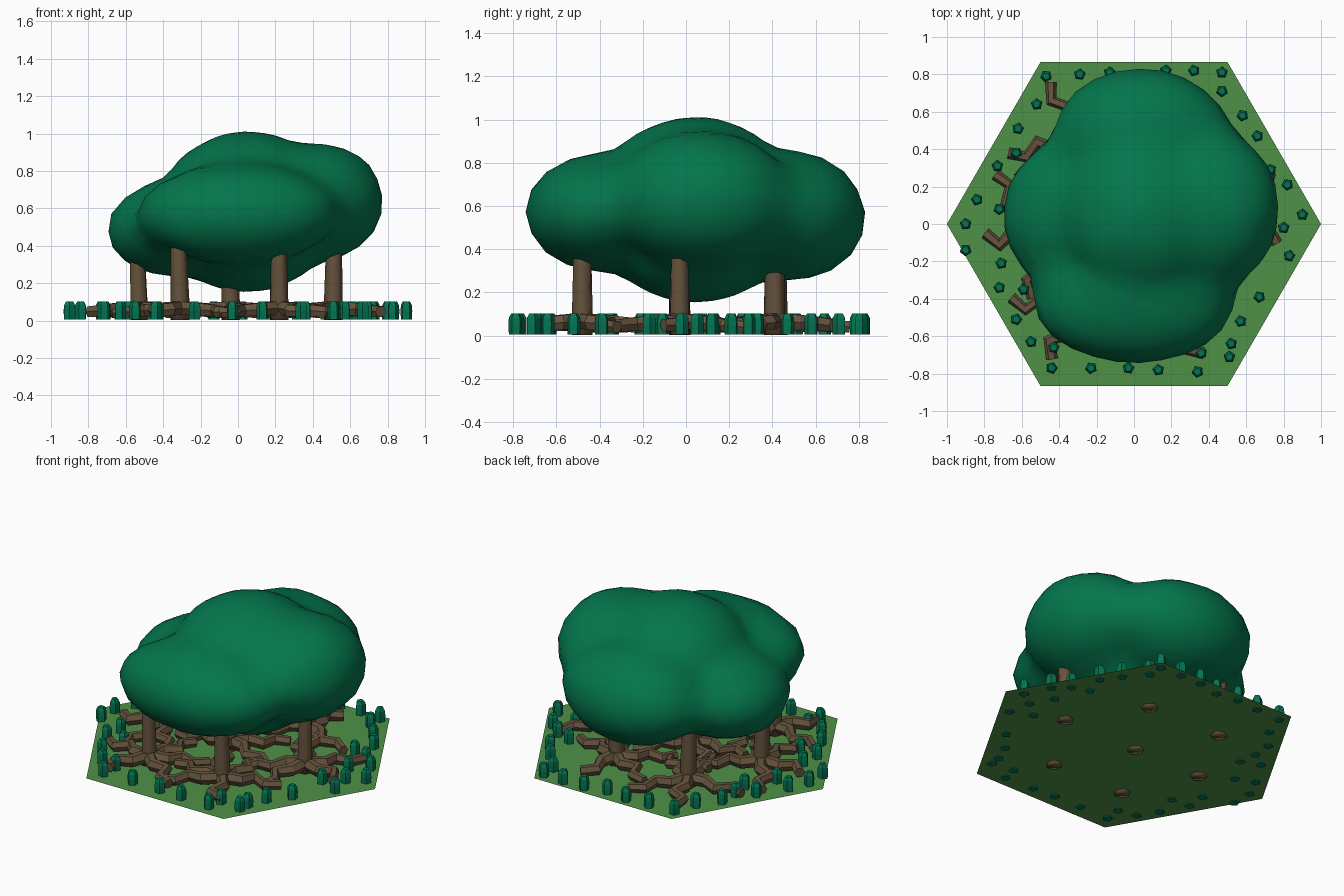
import bpy, bmesh, math, random
from mathutils import Vector, noise

if "Cube" in bpy.data.objects:
    bpy.data.objects.remove(bpy.data.objects["Cube"])

random.seed(7)


def material(name, rgb):
    m = bpy.data.materials.new(name)
    m.diffuse_color = (*rgb, 1)
    m.use_nodes = True
    m.node_tree.nodes["Principled BSDF"].inputs["Base Color"].default_value = m.diffuse_color
    return m


GRASS = material("grass green", (0.078, 0.285, 0.062))
LEAF = material("leaf green", (0.001, 0.178, 0.072))
BUSH = material("bush green", (0.001, 0.178, 0.085))
BARK = material("bark brown", (0.130, 0.086, 0.046))


def finish(bm, name, mat, smooth=False):
    bmesh.ops.recalc_face_normals(bm, faces=bm.faces)
    me = bpy.data.meshes.new(name)
    bm.to_mesh(me)
    bm.free()
    me.materials.append(mat)
    for p in me.polygons:
        p.use_smooth = smooth
    ob = bpy.data.objects.new(name, me)
    bpy.context.collection.objects.link(ob)
    return ob


def add_column(bm, rings, sides, spin):
    """Stack of polygon rings (x, y, z, radius), capped at both ends."""
    loops = []
    for x, y, z, r in rings:
        loops.append([bm.verts.new((x + r * math.cos(spin + k * math.tau / sides),
                                    y + r * math.sin(spin + k * math.tau / sides), z))
                      for k in range(sides)])
    for a, b in zip(loops, loops[1:]):
        for k in range(sides):
            j = (k + 1) % sides
            bm.faces.new((a[k], a[j], b[j], b[k]))
    bm.faces.new(loops[0][::-1])
    bm.faces.new(loops[-1])


# Hexagonal grass tile (a thin sheet)
bm = bmesh.new()
bm.faces.new([bm.verts.new((math.cos(k * math.pi / 3), math.sin(k * math.pi / 3), 0.02))
              for k in range(6)])
finish(bm, "grass_tile", GRASS)

# Canopy: one sphere pushed out to the blended surface of five ellipsoids
LOBES = [((0.05, 0.04, 0.59), (0.48, 0.48, 0.43)),     # core and peak
         ((0.00, -0.42, 0.58), (0.55, 0.335, 0.27)),   # front
         ((-0.36, 0.05, 0.50), (0.35, 0.40, 0.25)),    # left
         ((0.44, 0.08, 0.64), (0.345, 0.42, 0.31)),    # right
         ((0.04, 0.50, 0.56), (0.47, 0.34, 0.30))]     # back
ORIGIN = Vector((0.03, 0.04, 0.58))


def exit_distance(d, centre, radii):
    o = [(ORIGIN[i] - centre[i]) / radii[i] for i in range(3)]
    v = [d[i] / radii[i] for i in range(3)]
    a = sum(t * t for t in v)
    b = sum(s * t for s, t in zip(o, v))
    disc = b * b - a * (sum(s * s for s in o) - 1)
    return max(0.0, (-b + math.sqrt(disc)) / a) if disc > 0 else 0.0


bm = bmesh.new()
bmesh.ops.create_icosphere(bm, subdivisions=4, radius=1)
for v in bm.verts:
    d = v.co.normalized()
    r = sum(exit_distance(d, c, s) ** 12 for c, s in LOBES) ** (1 / 12)
    v.co = ORIGIN + d * r * (1 + 0.02 * noise.noise(d * 4))
bmesh.ops.smooth_vert(bm, verts=bm.verts, factor=0.5,
                      use_axis_x=True, use_axis_y=True, use_axis_z=True)
finish(bm, "tree_canopy", LEAF, smooth=True)

# Trunks
TRUNKS = [(-0.04, -0.03), (0.51, -0.03), (0.22, 0.41), (-0.31, 0.42),
          (-0.53, -0.03), (-0.31, -0.48), (0.22, -0.48)]
for x, y in TRUNKS:
    bm = bmesh.new()
    lean = random.uniform(-0.008, 0.008)
    add_column(bm, [(x, y, 0.01, 0.05), (x, y, 0.12, 0.05),
                    (x + lean, y, 0.36, 0.044), (x + lean, y, 0.56, 0.04)],
               6, random.uniform(0, 1))
    finish(bm, "tree_trunk", BARK, smooth=True)


def in_tile(x, y, limit=0.78):
    return max(abs(x * math.cos(a) + y * math.sin(a))
               for a in (math.pi / 6, math.pi / 2, 5 * math.pi / 6)) < limit


# Crooked roots: thick bevelled poly curves winding out from every trunk
for x, y in TRUNKS:
    cu = bpy.data.curves.new("tree_roots", 'CURVE')
    cu.dimensions = '3D'
    cu.twist_mode = 'Z_UP'
    cu.bevel_depth = 0.042
    cu.bevel_resolution = 1
    cu.use_fill_caps = True
    start = math.atan2(y, x) + random.uniform(-0.3, 0.3)
    for k in range(5):
        ang = start + k * math.tau / 5 + random.uniform(-0.2, 0.2)
        side = random.choice((-1, 1))
        pts = [(x, y)]
        for turn, step in ((0, 0.12), (0.8, 0.10), (-0.6, 0.10), (0.5, 0.10)):
            a = ang + side * turn + random.uniform(-0.15, 0.15)
            nx = pts[-1][0] + step * math.cos(a)
            ny = pts[-1][1] + step * math.sin(a)
            if not in_tile(nx, ny):
                break
            pts.append((nx, ny))
        if len(pts) < 2:
            continue
        sp = cu.splines.new('POLY')
        sp.points.add(len(pts) - 1)
        for i, (p, q) in enumerate(zip(sp.points, pts)):
            p.co = (*q, 0.076 - 0.007 * i, 1)
            p.radius = 1.0 - 0.07 * i
    ob = bpy.data.objects.new("tree_roots", cu)
    bpy.context.collection.objects.link(ob)
    me = bpy.data.meshes.new_from_object(ob.evaluated_get(bpy.context.evaluated_depsgraph_get()))
    bpy.data.objects.remove(ob)
    me.materials.clear()
    me.materials.append(BARK)
    for p in me.polygons:
        p.use_smooth = False
        p.material_index = 0
    bpy.context.collection.objects.link(bpy.data.objects.new("tree_roots", me))

# Small bushes round the edge of the tile
BUSHES = [(-.47, .79), (-.29, .80), (-.13, .81), (.02, .79), (.17, .82), (.32, .82),
          (.47, .81), (-.52, .64), (-.62, .51), (-.63, .38), (-.73, .31), (-.61, .26),
          (-.84, .13), (-.72, .08), (-.90, 0), (-.90, -.14), (-.71, -.21), (-.72, -.34),
          (-.59, -.35), (-.63, -.51), (-.55, -.63), (-.43, -.66), (-.44, -.77), (-.23, -.77),
          (-.03, -.77), (.13, -.78), (.34, -.79), (.36, -.69), (.51, -.71), (.52, -.64),
          (.57, -.52), (.67, -.39), (.83, -.17), (.69, -.11), (.80, -.02), (.90, .05),
          (.82, .21), (.73, .29), (.66, .47), (.58, .58), (.47, .71), (.72, .12), (.62, .33)]
bm = bmesh.new()
for x, y in BUSHES:
    add_column(bm, [(x, y, 0.014, 0.031), (x, y, 0.06, 0.033),
                    (x, y, 0.09, 0.031), (x, y, 0.11, 0.020)],
               5, random.uniform(0, 1))
finish(bm, "edge_bushes", BUSH)
# Settle the whole model on z = 0
for ob in bpy.context.collection.objects:
    ob.location.z = -0.008
